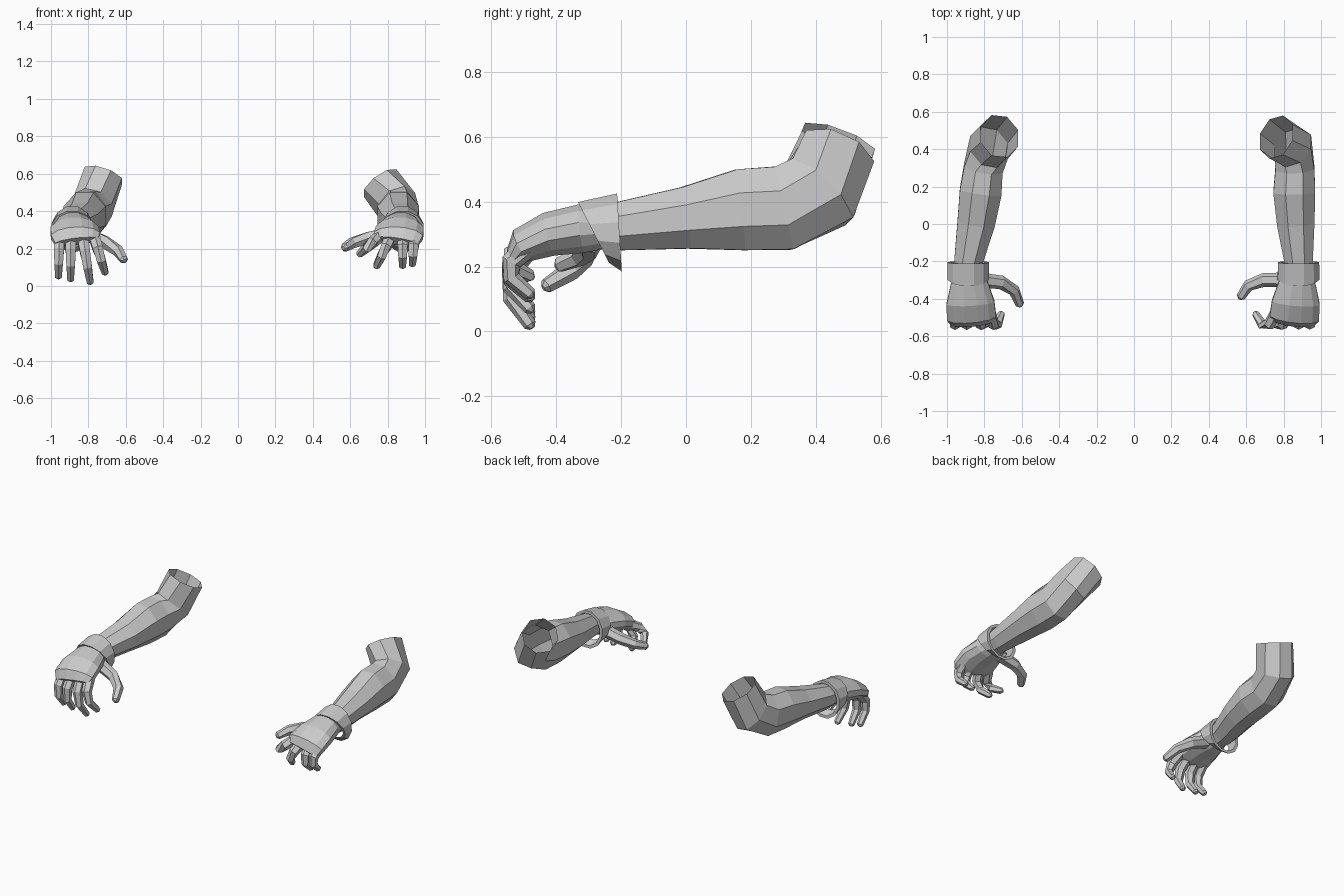
import bpy, bmesh
from math import cos, sin, pi
from mathutils import Vector

cube = bpy.data.objects.get("Cube")
if cube:
    bpy.data.objects.remove(cube)

shade = (.6, .6, .6, 1)
grey = bpy.data.materials.new("plain grey")
grey.use_nodes = True
grey.diffuse_color = shade
grey.node_tree.nodes["Principled BSDF"].inputs["Base Color"].default_value = shade


def loft(name, side, centres, sizes, sides=8, axes=None, ref=(1, 0, 0), open_end=False, closed=False):
    """Skin a tube over rings of given centre and half sizes; side mirrors x."""
    bm = bmesh.new()
    centres = [Vector(c) for c in centres]
    last = len(centres) - 1
    loops = []
    for i, (centre, (width, height)) in enumerate(zip(centres, sizes)):
        if axes:
            axis = Vector(axes[i]).normalized()
        else:
            axis = (centres[min(i + 1, last)] - centres[max(i - 1, 0)]).normalized()
        across = Vector(ref)
        across = (across - axis * axis.dot(across)).normalized()
        up = across.cross(axis)
        grow = 1 / cos(pi / sides)
        loop = []
        for k in range(sides):
            angle = 2 * pi * (k + .5) / sides
            point = centre + grow * (across * width * cos(angle) + up * height * sin(angle))
            point.x *= side
            loop.append(bm.verts.new(point))
        loops.append(loop)
    pairs = list(zip(loops, loops[1:]))
    if closed:
        pairs.append((loops[-1], loops[0]))
    else:
        bm.faces.new(loops[0])
        if not open_end:
            bm.faces.new(loops[-1])
    for a, b in pairs:
        for k in range(sides):
            j = (k + 1) % sides
            bm.faces.new((a[k], a[j], b[j], b[k]))
    bmesh.ops.recalc_face_normals(bm, faces=bm.faces)
    mesh = bpy.data.meshes.new(name)
    bm.to_mesh(mesh)
    bm.free()
    mesh.materials.append(grey)
    bpy.context.collection.objects.link(bpy.data.objects.new(name, mesh))


def finger(name, side, root, tip, bulge, radius, ref=(1, 0, 0)):
    """Tapered finger bent along an arc from its root to a rounded tip."""
    root, tip = Vector(root), Vector(tip)
    path = []
    for step in range(4):
        t = step / 3
        path.append(root.lerp(tip, t) + Vector(bulge) * 2 * t * (1 - t))
    path.append(tip + (tip - path[2]).normalized() * .012)
    sizes = [(radius * taper, radius * taper) for taper in (1.1, 1, .85, .65, .3)]
    loft(name, side, path, sizes, sides=6, ref=ref)


def cuff(name, side, x):
    """Loose slanted band: along the outer skin, then back along the inner skin."""
    front, back = (x, -.285, .305), (x, -.205, .305)
    slant, square = (0, .88, .45), (0, 1, .06)
    sizes = [(.112, .105), (.11, .12), (.092, .102), (.095, .088)]
    loft(name, side, (front, back, back, front), sizes, sides=12,
         axes=(slant, square, square, slant), closed=True)


# Side profile shared by both arms, wrist to elbow: y, z, half width, half height
arm_profile = [(-.28, .32, .07, .065), (-.2, .325, .076, .075), (0, .35, .1, .095),
               (.17, .375, .112, .125), (.3, .38, .104, .13), (.41, .43, .105, .13)]
# Hand back, wrist to knuckles: y, z, half width, half height
palm_profile = [(-.25, .32, .07, .065), (-.32, .317, .1, .075), (-.42, .3, .128, .068),
                (-.5, .267, .132, .055), (-.525, .237, .115, .03)]
digit_names = ("index", "middle", "ring", "little")


def build(label, side, wrist, arm_x, upper_end, knuckle, tips, thumb_tip):
    centres = [(x, y, z) for x, (y, z, w, h) in zip(arm_x, arm_profile)] + [upper_end]
    sizes = [(w, h) for y, z, w, h in arm_profile] + [(.105, .115)]
    loft(label + "_arm", side, centres, sizes, open_end=True)
    cuff(label + "_cuff", side, wrist)

    # The palm drifts from the wrist towards the middle of the knuckles
    steps = len(palm_profile) - 1
    centres = [(wrist + (knuckle - wrist) * i / steps, y, z)
               for i, (y, z, w, h) in enumerate(palm_profile)]
    loft(label + "_palm", side, centres, [(w, h) for y, z, w, h in palm_profile], sides=12)

    for i, (digit, (x, z)) in enumerate(zip(digit_names, tips)):
        root = (knuckle + (i - 1.5) * .062, -.48, .265)
        finger(label + "_" + digit + "_finger", side, root, (x, -.48, z), (0, -.13, 0), .027)
    finger(label + "_thumb", side, (wrist - .065, -.3, .28), thumb_tip, (-.09, .07, 0), .032, ref=(0, 0, 1))


build("right", -1, .886, (.885, .885, .845, .82, .805, .775), (.72, .47, .59), .863,
      ((.71, .07), (.79, .02), (.895, .035), (.96, .05)), (.61, -.43, .14))
build("left", 1, .88, (.88, .88, .865, .857, .86, .85), (.76, .465, .55), .85,
      ((.65, .17), (.74, .105), (.88, .105), (.932, .115)), (.57, -.39, .205))
